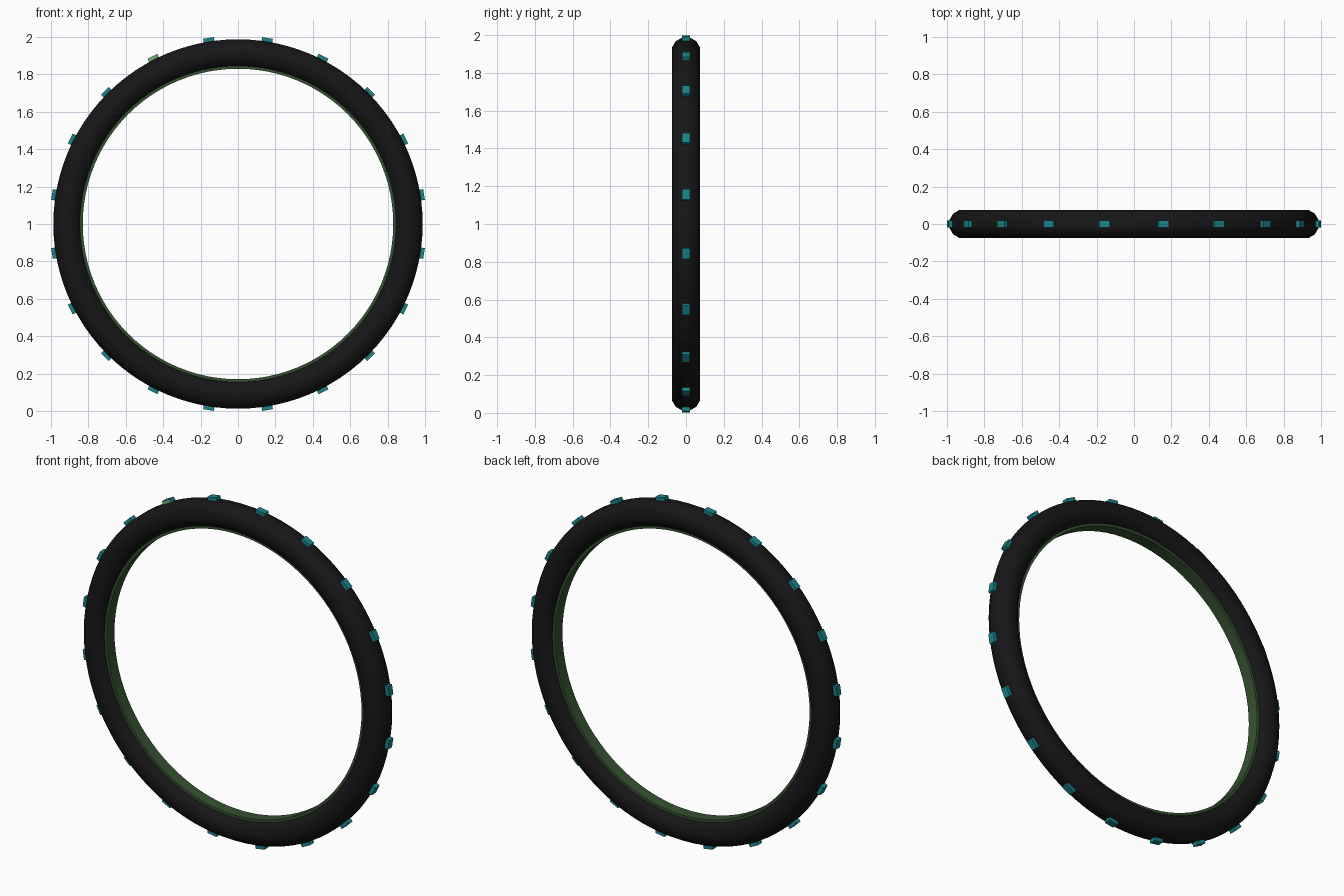
import bpy, math
from mathutils import Matrix, Vector

if "Cube" in bpy.data.objects:
    bpy.data.objects.remove(bpy.data.objects["Cube"])

CENTRE = Vector((0, 0, 1))


def material(name, color):
    m = bpy.data.materials.new(name)
    m.diffuse_color = (*color, 1)
    m.use_nodes = True
    m.node_tree.nodes["Principled BSDF"].inputs["Base Color"].default_value = m.diffuse_color
    return m


def make_object(name, verts, faces, mats):
    me = bpy.data.meshes.new(name)
    me.from_pydata(verts, [], faces)
    for m in mats:
        me.materials.append(m)
    ob = bpy.data.objects.new(name, me)
    bpy.context.collection.objects.link(ob)
    return ob


def lathe(name, profile, steps, mat, angle):
    """Spin a closed (radius, y) profile about the wheel's y axis."""
    n = len(profile)
    verts, faces = [], []
    for i in range(steps):
        a = 2 * math.pi * i / steps
        verts += [CENTRE + Vector((r * math.cos(a), y, r * math.sin(a))) for r, y in profile]
        for j in range(n):
            k, j2 = (i + 1) % steps, (j + 1) % n
            faces.append((i * n + j, i * n + j2, k * n + j2, k * n + j))
    ob = make_object(name, verts, faces, [mat])
    bpy.ops.object.select_all(action='DESELECT')
    ob.select_set(True)
    bpy.context.view_layer.objects.active = ob
    bpy.ops.object.mode_set(mode='EDIT')
    bpy.ops.mesh.select_all(action='SELECT')
    bpy.ops.mesh.normals_make_consistent(inside=False)
    bpy.ops.object.mode_set(mode='OBJECT')
    bpy.ops.object.shade_smooth_by_angle(angle=math.radians(angle))
    return ob


rubber = material("rubber", (0.008, 0.008, 0.009))
teal = material("teal", (0.01, 0.24, 0.26))
dark_green = material("dark_green", (0.035, 0.085, 0.03))
light_green = material("light_green", (0.16, 0.42, 0.16))

# Tyre: twelve-sided section with flat tread and side faces
section = [(0.912 + 0.078 * math.cos(math.radians(15 + 30 * i)),
            0.078 * math.sin(math.radians(15 + 30 * i))) for i in range(12)]
lathe("tyre", section, 96, rubber, 40)

# Inner rim band
lathe("rim_band", [(0.830, -0.035), (0.830, 0.035), (0.850, 0.035), (0.850, -0.035)],
      96, dark_green, 30)

# Tread studs around the outside; one has a green front face
box = [Vector((x, y, z)) for x in (0.975, 1.007) for y in (-0.02, 0.02) for z in (-0.029, 0.029)]
box_faces = [(0, 1, 3, 2), (4, 6, 7, 5), (0, 4, 5, 1), (2, 3, 7, 6), (0, 2, 6, 4), (1, 5, 7, 3)]
for i in range(20):
    rot = Matrix.Rotation(-math.radians(9 + 18 * i), 3, 'Y')
    stud = make_object(f"tread_stud_{i + 1}", [CENTRE + rot @ v for v in box], box_faces,
                       [teal, light_green])
    if i == 6:
        stud.data.polygons[2].material_index = 1
